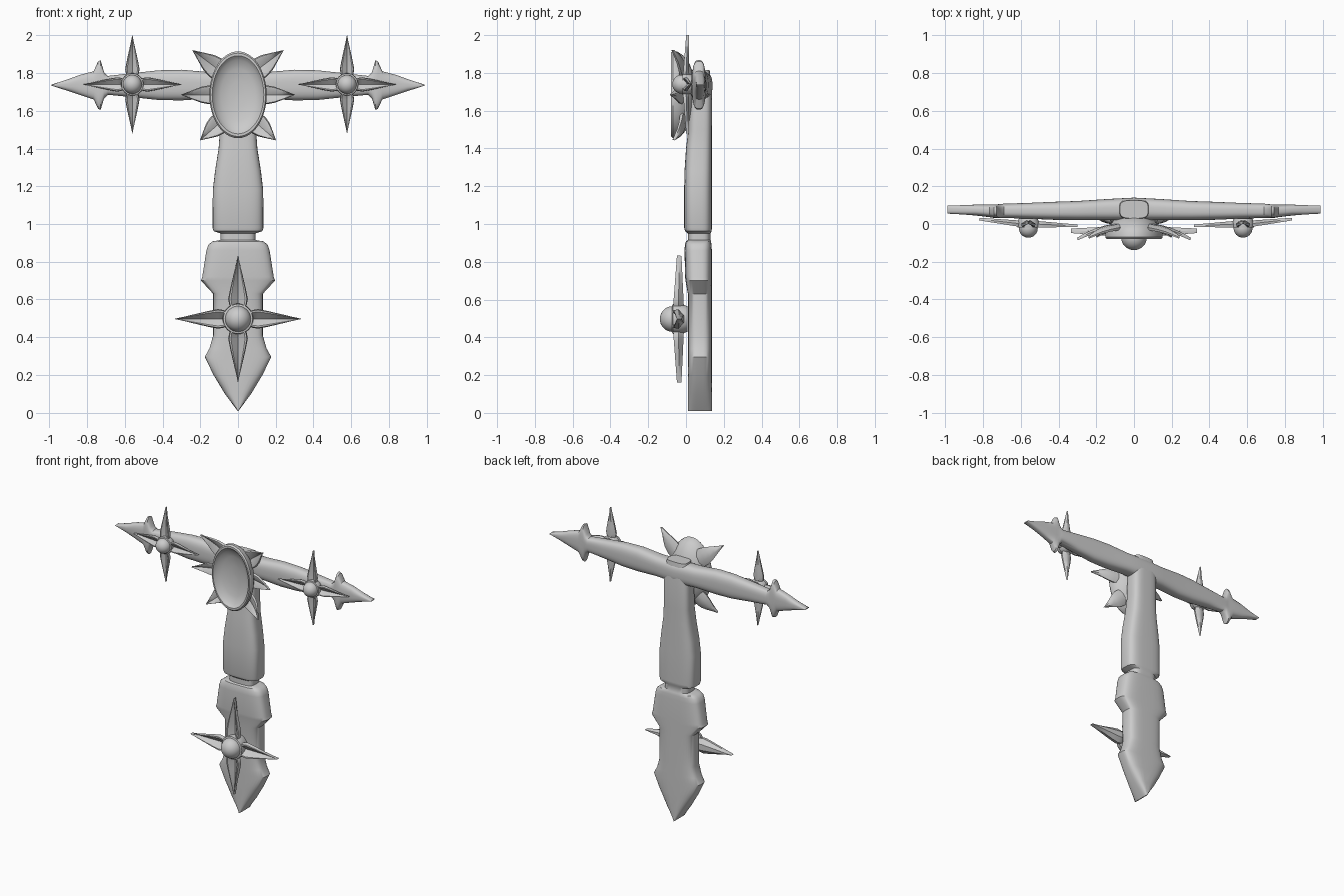
import bpy, bmesh, math
from mathutils import Vector

if "Cube" in bpy.data.objects:
    bpy.data.objects.remove(bpy.data.objects["Cube"])


def finish(name, bm, angle=35):
    bmesh.ops.remove_doubles(bm, verts=bm.verts, dist=1e-5)
    bmesh.ops.recalc_face_normals(bm, faces=bm.faces)
    me = bpy.data.meshes.new(name)
    bm.to_mesh(me)
    bm.free()
    ob = bpy.data.objects.new(name, me)
    bpy.context.collection.objects.link(ob)
    bpy.ops.object.select_all(action='DESELECT')
    ob.select_set(True)
    bpy.context.view_layer.objects.active = ob
    bpy.ops.object.shade_smooth_by_angle(angle=math.radians(angle))
    return ob


def skin(bm, rings):
    """Bridge equal-length point rings and cap both ends."""
    rows = [[bm.verts.new(p) for p in r] for r in rings]
    n = len(rows[0])
    for a, b in zip(rows, rows[1:]):
        for i in range(n):
            j = (i + 1) % n
            bm.faces.new((a[i], a[j], b[j], b[i]))
    bm.faces.new(rows[0])
    bm.faces.new(rows[-1])


def loft(name, sections, place, power, n=32):
    """Sections (t, low, high, y_front, y_back) with rounded-box outlines."""
    rings = []
    for t, lo, hi, yf, yb in sections:
        ring = []
        for i in range(n):
            a = 2 * math.pi * (i + 0.5) / n
            c, s = math.cos(a), math.sin(a)
            u = math.copysign(abs(c) ** (2 / power), c)
            v = math.copysign(abs(s) ** (2 / power), s)
            ring.append(place(t, (lo + hi) / 2 + u * (hi - lo) / 2,
                              (yf + yb) / 2 + v * (yb - yf) / 2))
        rings.append(ring)
    bm = bmesh.new()
    skin(bm, rings)
    return finish(name, bm)


def leaf(bm, base, tip, width, depth, bend=0.0, widths=None):
    """Pointed leaf with a raised rim, grooved front and ridged back."""
    base, tip = Vector(base), Vector(tip)
    d = tip - base
    side = d.cross(Vector((0, 1, 0))).normalized()
    nrm = side.cross(d).normalized()
    if nrm.y > 0:
        nrm = -nrm
    widths = widths or [(0, .55), (.12, .9), (.22, 1), (.4, .8), (.65, .47), (.85, .2), (1, .02)]
    outline = [(-1, 0), (-.9, .5), (-.72, .5), (0, -.15), (.72, .5), (.9, .5),
               (1, 0), (.4, -.5), (-.4, -.5)]
    rings = []
    for t, w in widths:
        c = base + d * t - nrm * bend * math.sin(math.pi * t)
        k = depth * (0.4 + 0.6 * (1 - t))
        rings.append([c + side * (u * w * width) + nrm * (v * k) for u, v in outline])
    skin(bm, rings)


def star(name, centre, reach_x, reach_z, width, ball, depth, tip_y, tilt=0.0):
    """Four-pointed star: grooved rays, collar and central ball."""
    c = Vector(centre)
    bm = bmesh.new()
    for dx, dz in ((1, 0), (-1, 0), (0, 1), (0, -1)):
        start = c + Vector((dx, 0, dz)) * ball * 0.6
        end = c + Vector((dx * reach_x, tip_y + tilt * dx, dz * reach_z))
        leaf(bm, start, end, width, depth)
    finish(name + "_rays", bm)
    bm = bmesh.new()
    res = bmesh.ops.create_uvsphere(bm, u_segments=32, v_segments=16, radius=ball)
    bmesh.ops.translate(bm, verts=res['verts'], vec=c + Vector((0, -ball * .45, 0)))
    finish(name + "_ball", bm)
    bm = bmesh.new()
    prof = [(1.0, depth * .8), (1.2, 0), (1.15, -depth * .5), (.9, -depth * .6)]
    skin(bm, [[c + Vector((math.cos(a) * r * ball, y, math.sin(a) * r * ball))
               for a in (2 * math.pi * i / 32 for i in range(32))] for r, y in prof])
    finish(name + "_collar", bm)


# Upright shaft: pointed foot, two flares, notch, tapered neck
shaft = [(.01, .003, .01, .137), (.1, .07, .01, .137), (.2, .13, .01, .137),
         (.295, .177, .01, .137), (.34, .152, .01, .137), (.41, .132, .01, .137),
         (.63, .132, .01, .137), (.70, .197, -.003, .137), (.72, .19, -.005, .137),
         (.86, .168, -.008, .137), (.89, .158, -.006, .135), (.908, .135, 0, .133),
         (.915, .092, .01, .13), (.95, .092, .01, .13), (.962, .13, -.005, .136),
         (.98, .135, -.01, .137), (1.18, .134, -.01, .137), (1.28, .122, -.008, .137),
         (1.4, .103, 0, .137), (1.5, .096, .012, .137), (1.72, .094, .02, .138),
         (1.815, .075, .03, .125)]
loft("upright_shaft", [(z, -w, w, f, b) for z, w, f, b in shaft],
     lambda t, u, y: Vector((u, y, t)), 3.6)

# Cross arms with barbed, pointed ends
half = [(.0, 1.66, 1.805, .02, .14), (.15, 1.665, 1.805, .02, .132), (.3, 1.655, 1.818, .02, .122),
        (.42, 1.657, 1.815, .022, .118), (.56, 1.672, 1.8, .028, .112), (.69, 1.685, 1.785, .032, .108),
        (.71, 1.665, 1.805, .032, .106), (.728, 1.605, 1.868, .032, .104),
        (.742, 1.61, 1.862, .032, .104), (.765, 1.66, 1.81, .036, .104),
        (.84, 1.685, 1.79, .045, .103), (.9, 1.705, 1.768, .05, .1), (.988, 1.733, 1.739, .055, .098)]
arm = [(-x, a, b, f, k) for x, a, b, f, k in reversed(half[1:])] + half
loft("cross_arms", arm, lambda t, u, y: Vector((t, y, u)), 2.8)

# Oval dish at the crossing
dish = [(.01, -.032), (.3, -.034), (.6, -.044), (.8, -.06), (.86, -.072), (.9, -.08), (.96, -.08),
        (1, -.07), (.99, -.045), (.9, -.015), (.7, .02), (.4, .045), (.01, .055)]
bm = bmesh.new()
skin(bm, [[Vector((math.cos(a) * r * .152, y, 1.685 + math.sin(a) * r * .23))
           for a in (2 * math.pi * i / 48 for i in range(48))] for r, y in dish])
finish("oval_dish", bm)

# Six claws around the dish
claw_widths = [(0, 1), (.25, 1), (.45, .85), (.65, .55), (.85, .25), (1, .03)]
bm = bmesh.new()
for s in (1, -1):
    for bx, bz, tx, tz, ty, w in ((.08, 1.80, .24, 1.92, -.07, .058),
                                  (.08, 1.55, .20, 1.445, -.065, .055),
                                  (.10, 1.685, .30, 1.685, -.08, .05)):
        leaf(bm, (s * bx, -.015, bz), (s * tx, ty, tz), w, .035, .012, claw_widths)
finish("dish_claws", bm)

# Stars on each arm and on the lower shaft
star("left_star", (-.56, 0, 1.74), .26, .26, .038, .05, .035, .008, -.018)
star("right_star", (.578, 0, 1.74), .26, .26, .038, .05, .035, .008, .018)
star("lower_star", (0, -.04, .497), .335, .335, .052, .068, .06, .004)
